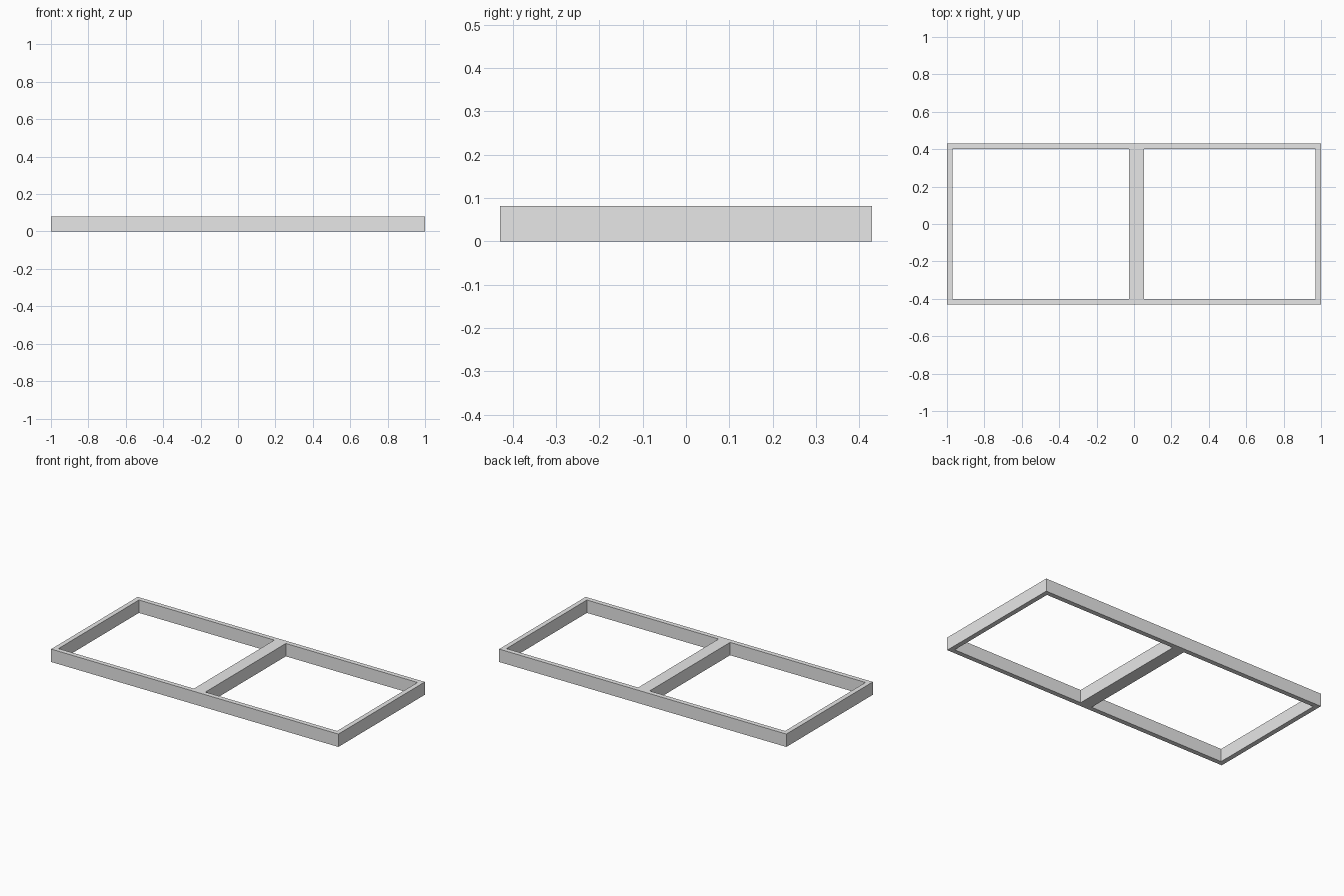
import bpy
import bmesh

cube = bpy.data.objects.get("Cube")
if cube:
    bpy.data.objects.remove(cube, do_unlink=True)

# Plain grey for the whole frame
GREY = (0.8, 0.8, 0.8, 1.0)
mat = bpy.data.materials.new("plain_grey")
mat.use_nodes = True
mat.diffuse_color = GREY
mat.node_tree.nodes["Principled BSDF"].inputs["Base Color"].default_value = GREY

HEIGHT = 0.081
# Rail boundaries: outer walls and the off-centre divider
xs = [-1.0, -0.97, -0.027, 0.053, 0.97, 1.0]
ys = [-0.43, -0.4, 0.4, 0.43]
openings = {(1, 1), (3, 1)}

# Flat plan of the frame, leaving the two openings empty
bm = bmesh.new()
grid = [[bm.verts.new((x, y, 0)) for y in ys] for x in xs]
for i in range(len(xs) - 1):
    for j in range(len(ys) - 1):
        if (i, j) not in openings:
            bm.faces.new((grid[i][j], grid[i + 1][j],
                          grid[i + 1][j + 1], grid[i][j + 1]))

# Raise the plan into one solid, keeping the underside
base = bm.faces[:]
result = bmesh.ops.extrude_face_region(bm, geom=base, use_keep_orig=True)
top = [v for v in result["geom"] if isinstance(v, bmesh.types.BMVert)]
bmesh.ops.translate(bm, verts=top, vec=(0, 0, HEIGHT))
bmesh.ops.recalc_face_normals(bm, faces=bm.faces[:])

mesh = bpy.data.meshes.new("divided_frame")
bm.to_mesh(mesh)
bm.free()
mesh.materials.append(mat)
frame = bpy.data.objects.new("divided_frame", mesh)
bpy.context.collection.objects.link(frame)
